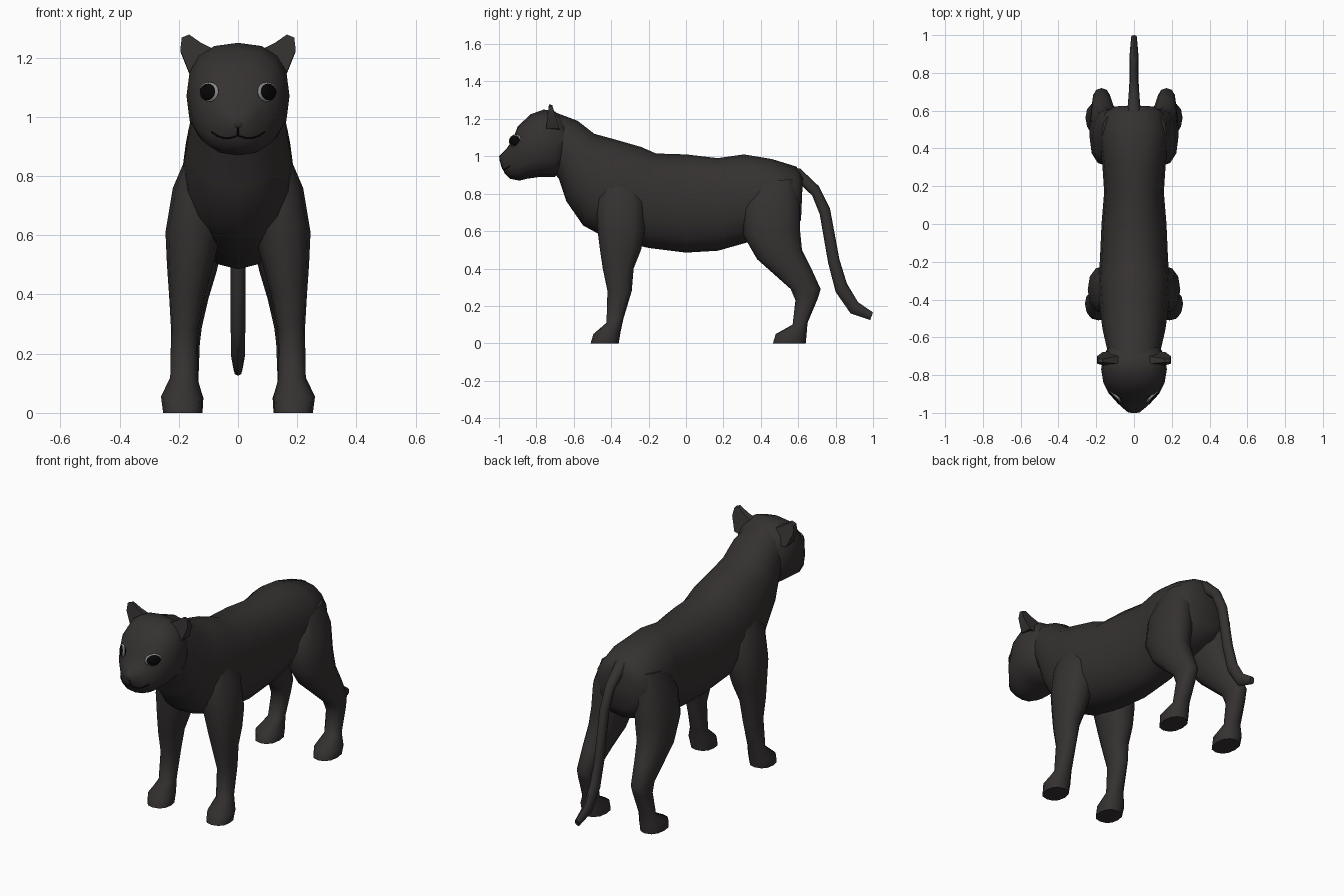
import bpy, bmesh, math
from mathutils import Vector
from mathutils.bvhtree import BVHTree

if "Cube" in bpy.data.objects:
    bpy.data.objects.remove(bpy.data.objects["Cube"])

def material(name, c):
    m = bpy.data.materials.new(name)
    m.diffuse_color = (*c, 1)
    m.use_nodes = True
    m.node_tree.nodes["Principled BSDF"].inputs["Base Color"].default_value = m.diffuse_color
    return m

FUR = material("fur", (0.035, 0.031, 0.030))
BLACK = material("black", (0.002, 0.002, 0.002))
RIM = material("eye_rim", (0.25, 0.25, 0.25))

def finish(name, bm, mat, angle=60):
    bmesh.ops.recalc_face_normals(bm, faces=bm.faces)
    me = bpy.data.meshes.new(name)
    bm.to_mesh(me)
    bm.free()
    ob = bpy.data.objects.new(name, me)
    bpy.context.collection.objects.link(ob)
    me.materials.append(mat)
    bpy.ops.object.select_all(action='DESELECT')
    ob.select_set(True)
    bpy.context.view_layer.objects.active = ob
    bpy.ops.object.shade_smooth_by_angle(angle=math.radians(angle))
    return ob

def power(v, p):
    return math.copysign(abs(v) ** (2 / p), v)

# Loft through rings: each has two side-view points (y, z), a centre x and a half width
def loft(rings, n=12, p=2.3, side=1):
    bm = bmesh.new()
    loops = []
    for y1, z1, y2, z2, x, w in rings:
        a, b = Vector((0, y1, z1)), Vector((0, y2, z2))
        mid, half = (a + b) / 2, (a - b) / 2
        loop = []
        for i in range(n):
            t = 2 * math.pi * i / n
            v = mid + half * power(math.cos(t), p)
            v.x = side * (x + w * power(math.sin(t), p))
            loop.append(bm.verts.new(v))
        loops.append(loop)
    for r, s in zip(loops, loops[1:]):
        for i in range(n):
            j = (i + 1) % n
            bm.faces.new((r[i], r[j], s[j], s[i]))
    bm.faces.new(loops[0])
    bm.faces.new(loops[-1])
    return bm

# Body and neck
body = [(-.70, 1.235, -.72, .93, 0, .13), (-.58, 1.19, -.68, .88, 0, .15),
        (-.49, 1.12, -.64, .76, 0, .165), (-.38, 1.09, -.55, .63, 0, .18),
        (-.24, 1.05, -.42, .56, 0, .19), (-.16, 1.015, -.2, .51, 0, .18),
        (0, 1.01, 0, .485, 0, .172), (.17, .99, .17, .495, 0, .158),
        (.31, 1.01, .33, .54, 0, .168), (.46, .985, .48, .56, 0, .185),
        (.59, .945, .58, .6, 0, .165), (.625, .89, .615, .66, 0, .11)]
finish("body", loft(body, 16, 2.2), FUR)

# Head, widest at the cheeks and tapering to the muzzle
head = [(-.62, 1.17, -.66, .93, 0, .13), (-.70, 1.24, -.70, .89, 0, .163),
        (-.76, 1.25, -.78, .89, 0, .174), (-.83, 1.225, -.85, .88, 0, .162),
        (-.90, 1.16, -.89, .87, 0, .135), (-.925, 1.09, -.94, .88, 0, .1),
        (-.96, 1.04, -.97, .91, 0, .07), (-1.0, 1.0, -.985, .945, 0, .035)]
bm = loft(head, 16, 2.5)
bmesh.ops.recalc_face_normals(bm, faces=bm.faces)
skin = BVHTree.FromBMesh(bm)
finish("head", bm, FUR)

# Tail
tail = [(.54, .94, .54, .84, 0, .05), (.61, .935, .60, .86, 0, .035),
        (.71, .84, .675, .79, 0, .028), (.77, .72, .715, .69, 0, .025),
        (.82, .45, .76, .43, 0, .025), (.86, .32, .80, .275, 0, .025),
        (.92, .22, .88, .16, 0, .023), (1.0, .165, .985, .125, 0, .015)]
finish("tail", loft(tail, 8, 2), FUR)

# Legs and ears, both sides
front_leg = [(-.45, .90, -.27, .90, .10, .06), (-.48, .76, -.22, .76, .13, .09),
             (-.475, .62, -.22, .60, .15, .095), (-.46, .5, -.24, .5, .162, .078),
             (-.445, .4, -.28, .4, .172, .061), (-.42, .28, -.29, .28, .18, .046),
             (-.425, .11, -.335, .13, .183, .046), (-.495, .05, -.35, .06, .19, .07),
             (-.51, 0, -.36, 0, .188, .065)]
hind_leg = [(.38, .86, .58, .88, .11, .06), (.31, .72, .61, .75, .13, .09),
            (.305, .58, .61, .6, .14, .095), (.38, .45, .62, .5, .155, .082),
            (.47, .37, .67, .4, .165, .065), (.56, .29, .72, .29, .172, .05),
            (.585, .23, .705, .24, .175, .046), (.57, .1, .65, .11, .18, .046),
            (.48, .05, .645, .05, .187, .07), (.465, 0, .64, 0, .185, .065)]
ear = [(.075, 1.225), (.125, 1.25), (.165, 1.278), (.19, 1.268), (.195, 1.225), (.165, 1.15), (.1, 1.14)]

for side, tag in ((1, "left"), (-1, "right")):
    finish("front_leg_" + tag, loft(front_leg, 12, 2.3, side), FUR)
    finish("hind_leg_" + tag, loft(hind_leg, 12, 2.3, side), FUR)

    bm = bmesh.new()
    front = [bm.verts.new((side * x, -.735 - .12 * (1.26 - z), z)) for x, z in ear]
    back = [bm.verts.new((side * x, -.71 + .3 * (1.26 - z), z - .004)) for x, z in ear]
    bm.faces.new(front)
    bm.faces.new(back)
    for i in range(len(ear)):
        j = (i + 1) % len(ear)
        bm.faces.new((front[i], front[j], back[j], back[i]))
    finish("ear_" + tag, bm, FUR, 45)

    # Eye: dark dome in a pale rim, laid on the face
    hit = skin.ray_cast(Vector((side * .099, -2, 1.083)), Vector((0, 1, 0)))[0]
    normal = Vector((side * .72, -.69, .12))
    rot = normal.to_track_quat('Z', 'Y').to_matrix().to_4x4()
    for part, r, depth, mat in (("eye_rim_", .041, .012, RIM), ("eye_", .037, .016, BLACK)):
        bm = bmesh.new()
        bmesh.ops.create_uvsphere(bm, u_segments=16, v_segments=8, radius=1)
        for v in bm.verts:
            v.co = (v.co.x * r * 1.15, v.co.y * r * .85, v.co.z * depth)
        bm.transform(rot)
        bmesh.ops.translate(bm, verts=bm.verts, vec=hit)
        finish(part + tag, bm, mat)

# Nose pad
bm = bmesh.new()
bmesh.ops.create_uvsphere(bm, u_segments=10, v_segments=6, radius=1)
for v in bm.verts:
    v.co = (v.co.x * .03, v.co.y * .012 - .985, v.co.z * .025 + .985)
finish("nose", bm, FUR)

# Mouth lines projected onto the muzzle
def line(name, pts):
    cu = bpy.data.curves.new(name, 'CURVE')
    cu.dimensions = '3D'
    cu.bevel_depth = .003
    cu.bevel_resolution = 1
    sp = cu.splines.new('POLY')
    sp.points.add(len(pts) - 1)
    for q, (x, z) in zip(sp.points, pts):
        hit = skin.ray_cast(Vector((x, -2, z)), Vector((0, 1, 0)))[0]
        q.co = (*hit, 1)
    cu.materials.append(BLACK)
    bpy.context.collection.objects.link(bpy.data.objects.new(name, cu))

line("mouth", [(i * .01, .937 + .012 * (abs(i) / 9) ** 2 - .012 * math.sin(abs(i) / 9 * math.pi))
               for i in range(-9, 10)])
line("muzzle_groove", [(0, .965), (0, .95), (0, .937)])
